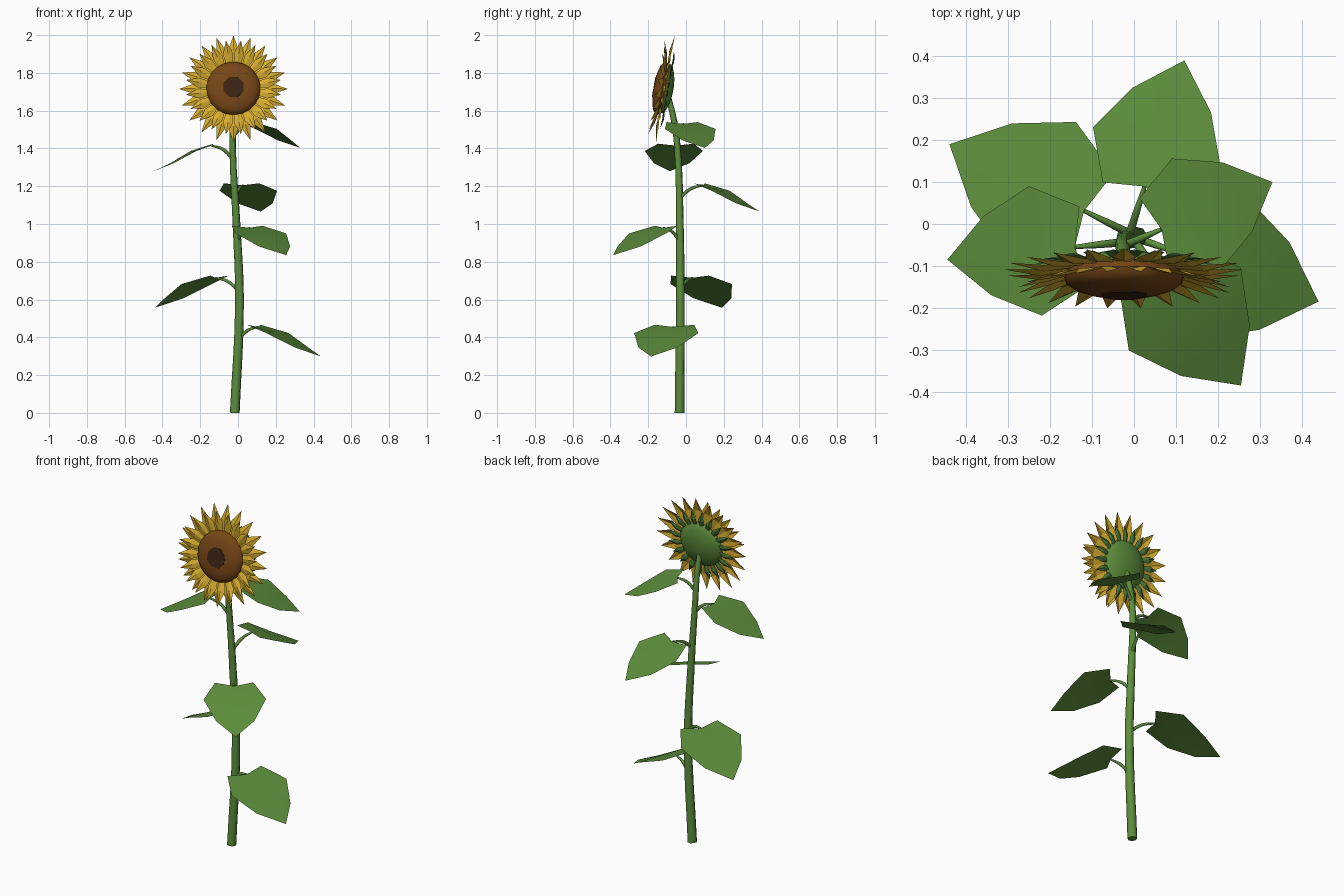
import bpy
import bmesh
from math import sin, cos, pi, radians
from mathutils import Matrix, Vector

cube = bpy.data.objects.get("Cube")
if cube:
    bpy.data.objects.remove(cube, do_unlink=True)


def make_material(name, rgb):
    mat = bpy.data.materials.new(name)
    mat.use_nodes = True
    color = (*rgb, 1)
    mat.diffuse_color = color
    bsdf = mat.node_tree.nodes["Principled BSDF"]
    bsdf.inputs["Base Color"].default_value = color
    bsdf.inputs["Roughness"].default_value = 0.8
    return mat


LEAF_GREEN = make_material("leaf green", (0.11, 0.27, 0.045))
SEPAL_GREEN = make_material("sepal green", (0.07, 0.19, 0.045))
YELLOW = make_material("petal yellow", (0.68, 0.42, 0.03))
BROWN = make_material("seed brown", (0.18, 0.06, 0.008))
DARK = make_material("centre dark brown", (0.045, 0.017, 0.006))

# Flower head frame: local z looks forward and slightly up
HEAD = Matrix.Translation((-0.024, -0.108, 1.715)) @ Matrix.Rotation(radians(80), 4, 'X')


def finish(name, bm, mat, matrix=Matrix(), angle=None):
    mesh = bpy.data.meshes.new(name)
    bm.to_mesh(mesh)
    bm.free()
    mesh.materials.append(mat)
    obj = bpy.data.objects.new(name, mesh)
    obj.matrix_world = matrix
    bpy.context.collection.objects.link(obj)
    if angle:
        select_only(obj)
        bpy.ops.object.shade_smooth_by_angle(angle=radians(angle))
    return obj


def select_only(obj):
    bpy.ops.object.select_all(action='DESELECT')
    obj.select_set(True)
    bpy.context.view_layer.objects.active = obj


def tube(name, points, radii, thickness):
    """Round tapered tube along a smooth path."""
    curve = bpy.data.curves.new(name, 'CURVE')
    curve.dimensions = '3D'
    curve.bevel_depth = thickness
    curve.bevel_resolution = 2
    curve.resolution_u = 4
    curve.use_fill_caps = True
    spline = curve.splines.new('BEZIER')
    spline.bezier_points.add(len(points) - 1)
    for bp, co, r in zip(spline.bezier_points, points, radii):
        bp.co, bp.radius = co, r
        bp.handle_left_type = bp.handle_right_type = 'AUTO'
    curve.materials.append(LEAF_GREEN)
    obj = bpy.data.objects.new(name, curve)
    bpy.context.collection.objects.link(obj)
    select_only(obj)
    bpy.ops.object.convert(target='MESH')
    bpy.ops.object.shade_smooth_by_angle(angle=radians(50))


def lathe(name, profile, sides, mat):
    """Revolve (radius, height) points about the head axis; ends are capped."""
    bm = bmesh.new()
    rings = [[bm.verts.new((r * cos(a), r * sin(a), h))
              for a in (2 * pi * (i + 0.5) / sides for i in range(sides))]
             for r, h in profile]
    for low, high in zip(rings, rings[1:]):
        for i in range(sides):
            j = (i + 1) % sides
            bm.faces.new((low[i], low[j], high[j], high[i]))
    bm.faces.new(rings[0][::-1])
    bm.faces.new(rings[-1])
    bmesh.ops.recalc_face_normals(bm, faces=bm.faces)
    finish(name, bm, mat, HEAD, 40)


def petal_ring(name, mat, count, offset, root, tip, width, heights, crease):
    """Ring of pointed, creased petals; heights are at root, belly and tip."""
    bm = bmesh.new()
    belly = root + 0.5 * (tip - root)
    h0, h1, h2 = heights
    for i in range(count):
        turn = Matrix.Rotation(pi / 2 + 2 * pi * (i + offset) / count, 3, 'Z')

        def point(x, y, z):
            return bm.verts.new(turn @ Vector((x, y, z)))

        base, ridge, end = point(root, 0, h0), point(belly, 0, h1 + crease), point(tip, 0, h2)
        for side in (1, -1):
            near = point(root, side * width * 0.25, h0)
            wide = point(belly, side * width * 0.5, h1)
            for loop in ((base, ridge, wide, near), (ridge, end, wide)):
                bm.faces.new(loop if side > 0 else loop[::-1])
    finish(name, bm, mat, HEAD)


# Main stem
stem_path = [(-0.017, -0.034, 0), (0.008, -0.03, 0.6), (-0.008, -0.033, 1.0),
             (-0.028, -0.045, 1.4), (-0.026, -0.064, 1.55), (-0.024, -0.098, 1.69)]
tube("stem", stem_path, [1, 0.9, 0.8, 0.66, 0.64, 0.55], 0.026)


def stem_at(z):
    for a, b in zip(stem_path, stem_path[1:]):
        if z <= b[2]:
            return Vector(a).lerp(Vector(b), (z - a[2]) / (b[2] - a[2]))
    return Vector(stem_path[-1])


# Heart-shaped leaf half outline and midrib as (along, across, height)
EDGE = [(-0.02, 0.095, 0.01), (0.095, 0.155, -0.028), (0.21, 0.095, -0.093)]
RIB = [(0, 0, 0), (0.1, 0, -0.03), (0.21, 0, -0.088), (0.306, 0, -0.135)]


def leaf(number, tip, base_z, size):
    foot = stem_at(base_z - 0.07)
    out = Vector((tip[0], tip[1], 0)) - Vector((foot.x, foot.y, 0))
    out.normalize()
    across = Vector((-out.y, out.x, 0))
    base = Vector((tip[0], tip[1], base_z)) - out * RIB[-1][0] * size
    bm = bmesh.new()

    def point(p, side=1):
        return bm.verts.new(base + size * (out * p[0] + across * p[1] * side + Vector((0, 0, p[2]))))

    rib = [point(p) for p in RIB]
    for side in (1, -1):
        edge = [point(p, side) for p in EDGE]
        for loop in ((rib[0], rib[1], edge[1], edge[0]),
                     (rib[1], rib[2], edge[2], edge[1]),
                     (rib[2], rib[3], edge[2])):
            bm.faces.new(loop if side > 0 else loop[::-1])
    finish(f"leaf_{number}", bm, LEAF_GREEN, angle=60)
    # Leaf stalk rising from the stem
    middle = foot.lerp(base, 0.5)
    middle.z = base_z - 0.018
    tube(f"leaf_stalk_{number}", [foot, middle, base], [1.2, 1, 0.6], 0.0085)


leaves = [((0.44, -0.185), 0.455, 1.16), ((-0.44, 0.19), 0.715, 1.17),
          ((0.255, -0.385), 0.98, 1.07), ((0.12, 0.39), 1.205, 1.03),
          ((-0.445, -0.085), 1.415, 1.0), ((0.33, 0.1), 1.53, 0.94)]
for n, (tip, z, size) in enumerate(leaves, 1):
    leaf(n, tip, z, size)

# Flower head: seed disc, dark centre and green back
lathe("seed_disc", [(0.13, -0.002), (0.143, 0.018), (0.138, 0.033), (0.12, 0.046),
                    (0.09, 0.056), (0.055, 0.062)], 24, BROWN)
lathe("dark_centre", [(0.058, 0.06), (0.058, 0.0645)], 8, DARK)
lathe("green_back", [(0.02, -0.041), (0.06, -0.037), (0.1, -0.026), (0.125, -0.013),
                     (0.136, -0.001)], 20, LEAF_GREEN)

# Petals and sepals
petal_ring("back_petals", YELLOW, 20, 0, 0.115, 0.288, 0.06, (0.002, 0.006, 0), 0.01)
petal_ring("front_petals", YELLOW, 20, 0.5, 0.115, 0.255, 0.054, (0.012, 0.025, 0.05), 0.01)
petal_ring("sepals", SEPAL_GREEN, 20, 0.5, 0.11, 0.215, 0.036, (-0.006, -0.012, -0.008), -0.008)
